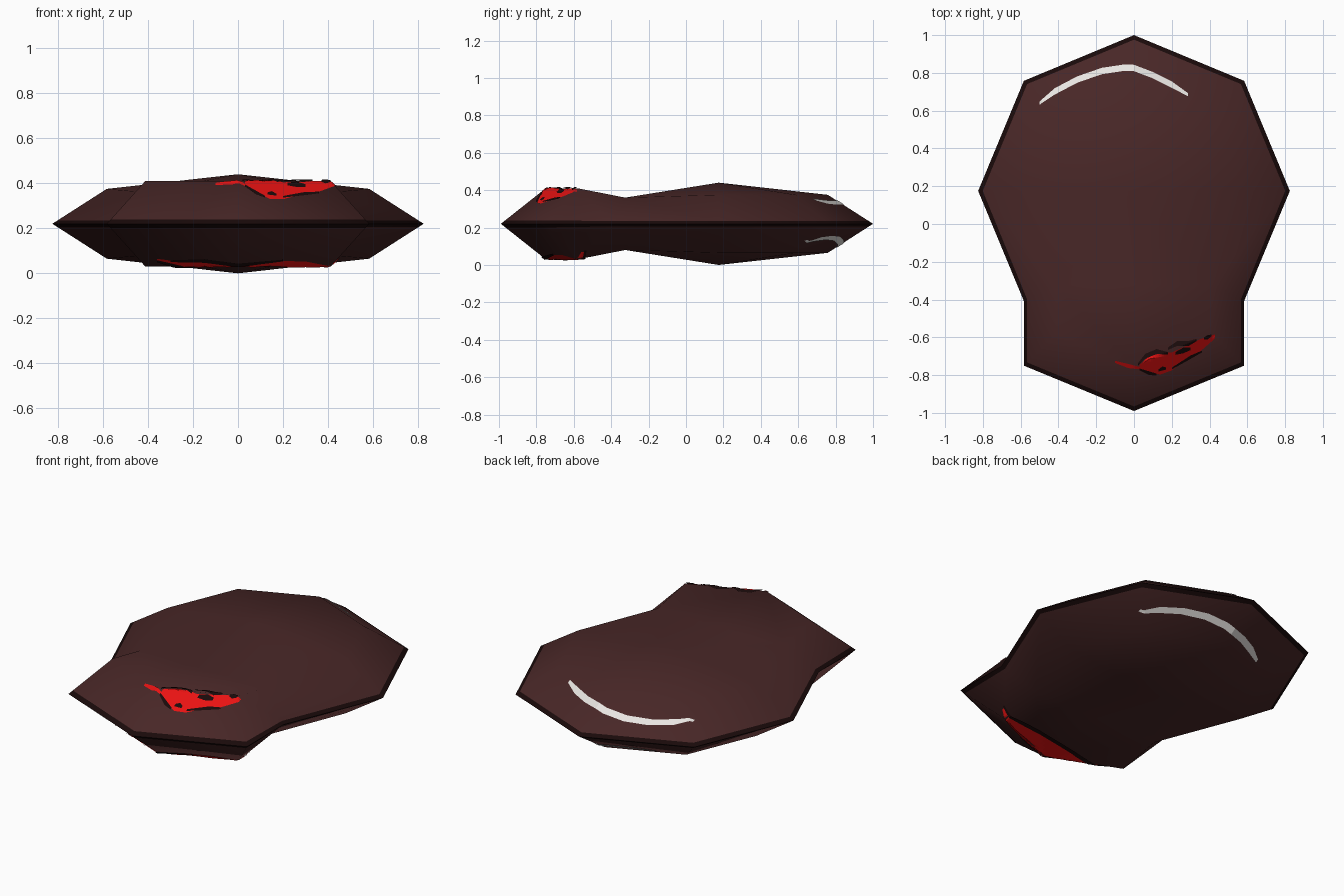
import bpy, bmesh
from mathutils import Vector
from mathutils.bvhtree import BVHTree

if "Cube" in bpy.data.objects:
    bpy.data.objects.remove(bpy.data.objects["Cube"])

MID = 0.22  # height of the rim


def material(name, rgb):
    m = bpy.data.materials.new(name)
    m.diffuse_color = (*rgb, 1)
    m.use_nodes = True
    m.node_tree.nodes["Principled BSDF"].inputs["Base Color"].default_value = m.diffuse_color
    return m


BROWN = material("dark brown", (0.065, 0.02, 0.02))
BLACK = material("near black", (0.01, 0.003, 0.003))
RED = material("bright red", (0.8, 0.006, 0.006))
WHITE = material("off white", (0.8, 0.78, 0.75))


def add_object(name, bm, mats):
    me = bpy.data.meshes.new(name)
    bm.to_mesh(me)
    ob = bpy.data.objects.new(name, me)
    bpy.context.collection.objects.link(ob)
    for m in mats:
        me.materials.append(m)
    return ob


# Body: one quarter (right, upper), repeated over both mirror planes
rim = [(0, 1), (.583, .758), (.825, .175), (.583, -.408), (.583, -.75), (0, -.99)]
inner = [(0, .758, .155), (.412, .587, .155), (.583, .175, .155),
         (.412, -.325, .14), (.412, -.58, .19), (0, -.75, .19)]
rim = [Vector((x, y, 0)) for x, y in rim]
inner = [Vector(p) for p in inner]
band = [a.lerp(b, 0.1) for a, b in zip(rim, inner)]
centre, neck = Vector((0, .175, .22)), Vector((0, -.325, .14))

bm = bmesh.new()
for sx in (1, -1):
    for sz in (1, -1):
        def face(pts, mat=0):
            vs = [bm.verts.new((p.x * sx, p.y, MID + p.z * sz)) for p in pts]
            bm.faces.new(vs).material_index = mat
        for i in range(5):
            face((rim[i], rim[i + 1], band[i + 1], band[i]), 1)
            face((band[i], band[i + 1], inner[i + 1], inner[i]))
        for i in range(3):
            face((inner[i], inner[i + 1], centre))
        face((inner[3], neck, centre))
        face((inner[3], inner[4], inner[5], neck))
bmesh.ops.remove_doubles(bm, verts=bm.verts, dist=0.0005)
bmesh.ops.recalc_face_normals(bm, faces=bm.faces)
tree = BVHTree.FromBMesh(bm)
body = add_object("body", bm, [BROWN, BLACK])
bm.free()
bpy.context.view_layer.objects.active = body
body.select_set(True)
bpy.ops.object.shade_smooth_by_angle(angle=1.0)
body.select_set(False)


def plate(name, stations, mat, side=1, lift=0.004, flip=1):
    """Thin marking laid on the body; stations are (x, low y, high y)."""
    bm = bmesh.new()
    n, rows = 6, []
    fine = [Vector(a).lerp(Vector(b), k / n)
            for a, b in zip(stations, stations[1:]) for k in range(n)]
    for x, lo, hi in fine + [Vector(stations[-1])]:
        row = []
        for k in range(n + 1):
            y = lo + (hi - lo) * k / n
            hit = tree.ray_cast(Vector((x * flip, y, MID + 2 * side)), Vector((0, 0, -side)))[0]
            row.append(bm.verts.new(hit + Vector((0, 0, lift * side))))
        rows.append(row)
    for a, b in zip(rows, rows[1:]):
        for k in range(n):
            q = (a[k], b[k], b[k + 1], a[k + 1])
            bm.faces.new(q if side * flip > 0 else q[::-1])
    ob = add_object(name, bm, [mat])
    bm.free()
    return ob


def line(name, pts, width, mat, **kw):
    last = len(pts) - 1
    plate(name, [(x, y - w / 2, y + w / 2) for i, (x, y) in enumerate(pts)
                 for w in [width * (0.5 if i in (0, last) else 1)]], mat, **kw)


# White glint arcs, on top and turned over underneath
arc = [(-.5, .64), (-.42, .702), (-.3, .765), (-.17, .81), (-.05, .828),
       (0, .826), (.1, .788), (.2, .738), (.285, .685)]
for name, s in (("glint_top", 1), ("glint_bottom", -1)):
    line(name, arc, 0.034, WHITE, side=s, flip=s)

# Red marking on top with its tail and dark accents
plate("top_mark", [(.03, -.765, -.745), (.08, -.785, -.70), (.14, -.797, -.685),
                   (.2, -.775, -.68), (.3, -.70, -.635), (.35, -.675, -.61),
                   (.43, -.605, -.583)], RED)
line("top_mark_tail", [(-.1, -.73), (-.03, -.752), (.04, -.765)], 0.022, RED)
D = dict(mat=BLACK, lift=0.007)
line("top_mark_edge_left", [(.02, -.745), (.06, -.70), (.12, -.675), (.18, -.685)], .026, **D)
line("top_mark_edge_right", [(.18, -.66), (.23, -.632), (.29, -.632), (.33, -.615)], .026, **D)
line("top_mark_edge_low", [(.03, -.77), (.08, -.79), (.12, -.797)], .02, **D)
line("top_mark_edge_side", [(.2, -.765), (.3, -.705), (.36, -.675)], .018, **D)
line("top_mark_spot_large", [(.22, -.685), (.26, -.67), (.3, -.66)], .03, **D)
line("top_mark_spot_small", [(.13, -.775), (.15, -.765), (.17, -.765)], .022, **D)
line("top_mark_tip", [(.37, -.605), (.39, -.6), (.41, -.59)], .022, **D)

# Red crescent underneath with dark edges
plate("bottom_mark", [(-.36, -.65, -.635), (-.3, -.665, -.645), (-.15, -.725, -.637),
                      (0, -.76, -.612), (.15, -.725, -.588), (.3, -.66, -.562),
                      (.45, -.56, -.538)], RED, side=-1)
line("bottom_mark_edge_back", [(-.36, -.64), (-.25, -.647), (-.14, -.636), (0, -.612),
                               (.15, -.588), (.3, -.562), (.46, -.538)], .024, side=-1, **D)
line("bottom_mark_edge_front", [(-.3, -.665), (-.15, -.728), (0, -.765), (.2, -.71)],
     .02, side=-1, **D)
